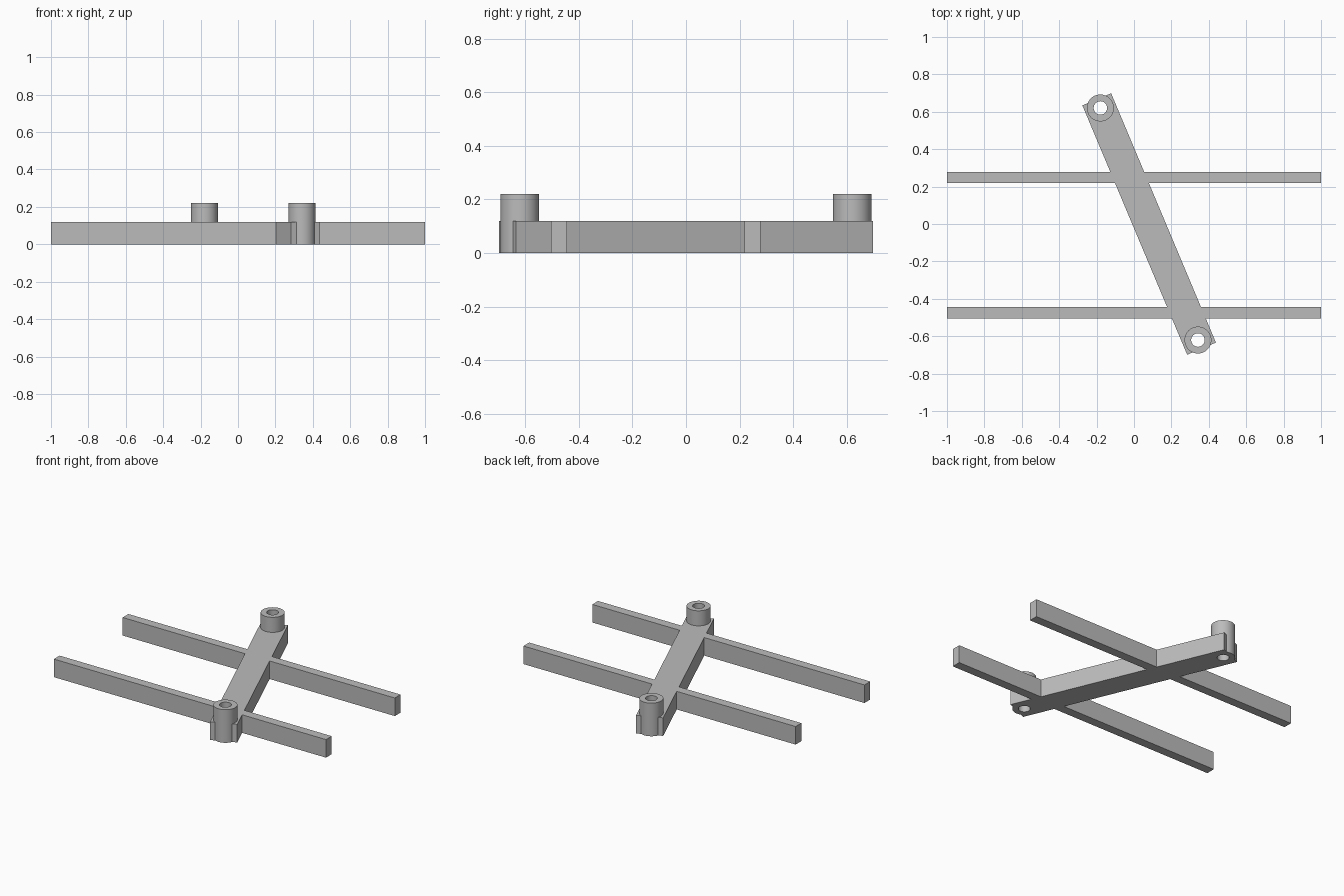
import bpy
import math
from mathutils import Vector

cube = bpy.data.objects.get("Cube")
if cube:
    bpy.data.objects.remove(cube, do_unlink=True)

HEIGHT = 0.12
BOSS_TOP = 0.22
CENTRE = Vector((0.081, 0.0, 0.0))
ANGLE = math.radians(22.8)

grey = bpy.data.materials.new("plain grey")
grey.use_nodes = True
grey.diffuse_color = (0.5, 0.5, 0.5, 1)
grey.node_tree.nodes["Principled BSDF"].inputs["Base Color"].default_value = (0.5, 0.5, 0.5, 1)


def bar(name, x, y, length, width, angle=0):
    bpy.ops.mesh.primitive_cube_add(size=1, location=(x, y, HEIGHT / 2), rotation=(0, 0, angle))
    ob = bpy.context.object
    ob.name = name
    ob.scale = (length, width, HEIGHT)
    bpy.ops.object.transform_apply(location=True, rotation=True, scale=True)
    ob.data.materials.append(grey)
    return ob


def cylinder(name, spot, radius, bottom, top):
    bpy.ops.mesh.primitive_cylinder_add(vertices=48, radius=radius, depth=top - bottom,
                                        location=(spot.x, spot.y, (top + bottom) / 2))
    ob = bpy.context.object
    ob.name = name
    bpy.ops.object.transform_apply(location=True, rotation=True, scale=True)
    ob.data.materials.append(grey)
    return ob


def combine(target, helper, operation):
    helper.hide_render = True
    mod = target.modifiers.new(helper.name, "BOOLEAN")
    mod.operation = operation
    mod.solver = "EXACT"
    mod.object = helper
    bpy.context.view_layer.objects.active = target
    bpy.ops.object.modifier_apply(modifier=mod.name)
    bpy.data.objects.remove(helper, do_unlink=True)


# Slanted main beam
frame = bar("bracket_frame", CENTRE.x, CENTRE.y, 1.446, 0.167, math.pi / 2 + ANGLE)

# Two long cross rails
for name, y in (("front_rail", -0.475), ("back_rail", 0.248)):
    combine(frame, bar(name, 0, y, 2, 0.06), "UNION")

# Round bosses at the beam ends, each with a bore right through
along = Vector((-math.sin(ANGLE), math.cos(ANGLE), 0)) * 0.673
for name, side in (("front", -1), ("back", 1)):
    spot = CENTRE + along * side
    combine(frame, cylinder(name + "_boss", spot, 0.072, 0, BOSS_TOP), "UNION")
    combine(frame, cylinder(name + "_bore", spot, 0.036, -0.1, BOSS_TOP + 0.1), "DIFFERENCE")

# Smooth round walls, crisp edges
bpy.ops.object.select_all(action="DESELECT")
frame.select_set(True)
bpy.context.view_layer.objects.active = frame
bpy.ops.object.shade_smooth_by_angle(angle=math.radians(30))
